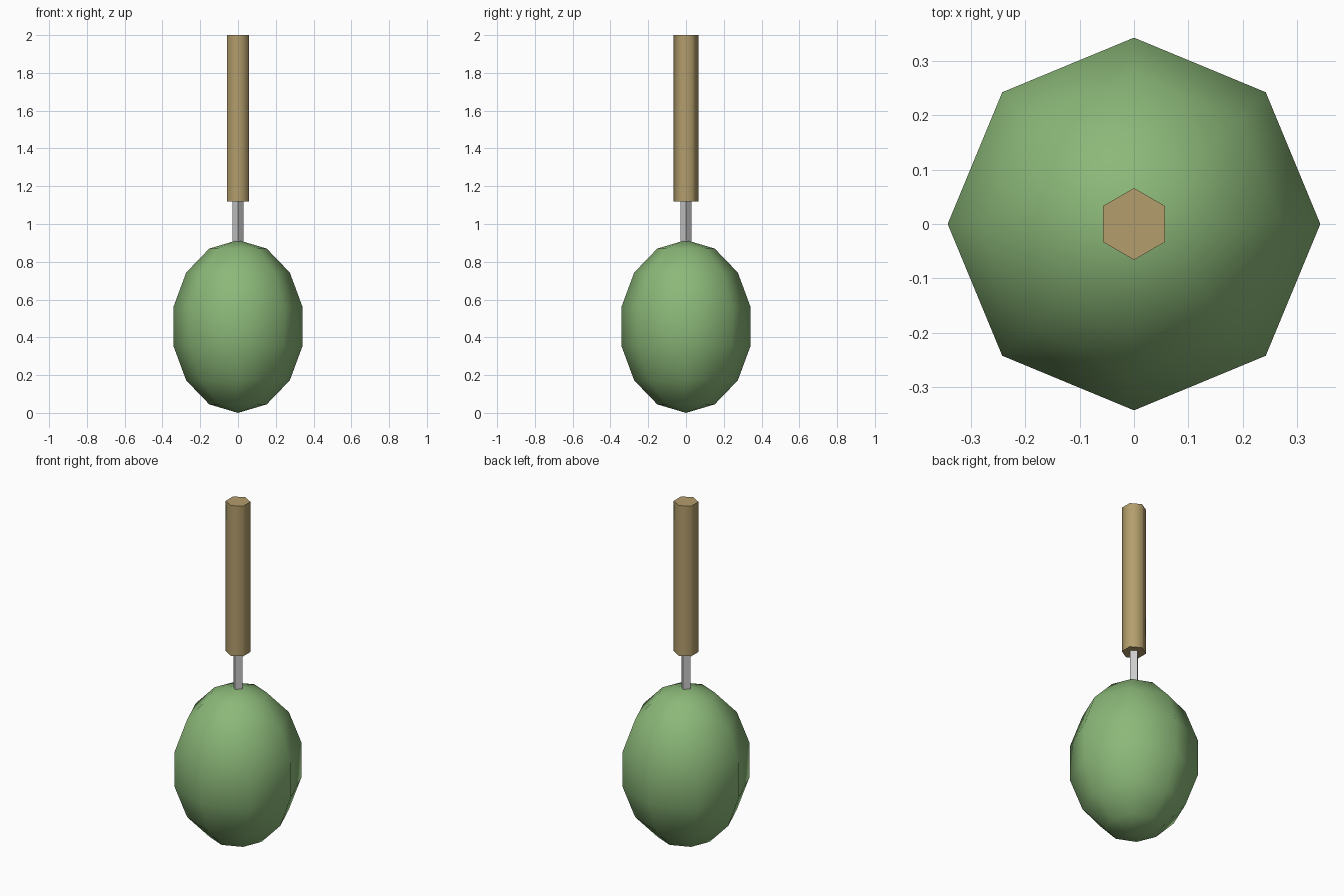
import bpy
from math import radians

if "Cube" in bpy.data.objects:
    bpy.data.objects.remove(bpy.data.objects["Cube"])


def finish(name, color=None, angle=None):
    """Name the active object, bake its transform, colour and shade it."""
    ob = bpy.context.object
    ob.name = name
    bpy.ops.object.transform_apply(location=False, rotation=True, scale=True)
    if color:
        mat = bpy.data.materials.new(name + "_material")
        mat.diffuse_color = color
        mat.use_nodes = True
        mat.node_tree.nodes["Principled BSDF"].inputs["Base Color"].default_value = mat.diffuse_color
        ob.data.materials.append(mat)
    if angle:
        bpy.ops.object.shade_smooth_by_angle(angle=radians(angle))
    return ob


def prism(name, sides, radius, z0, z1, color=None, angle=None):
    """Upright prism whose corners lie on the y axis."""
    bpy.ops.mesh.primitive_cylinder_add(
        vertices=sides, radius=radius, depth=z1 - z0, location=(0, 0, (z0 + z1) / 2))
    return finish(name, color, angle)


# Egg-shaped green body resting on the floor
bpy.ops.mesh.primitive_uv_sphere_add(
    segments=8, ring_count=7, radius=1, location=(0, 0, 0.4575))
bpy.context.object.scale = (0.351, 0.351, 0.4575)
finish("body", (0.26, 0.48, 0.19, 1), 80)

# Thin metal rod joining body and handle
prism("rod", 4, 0.028, 0.895, 1.14)

# Hexagonal wooden handle
prism("handle", 6, 0.066, 1.12, 2.0, (0.45, 0.34, 0.15, 1), 65)
